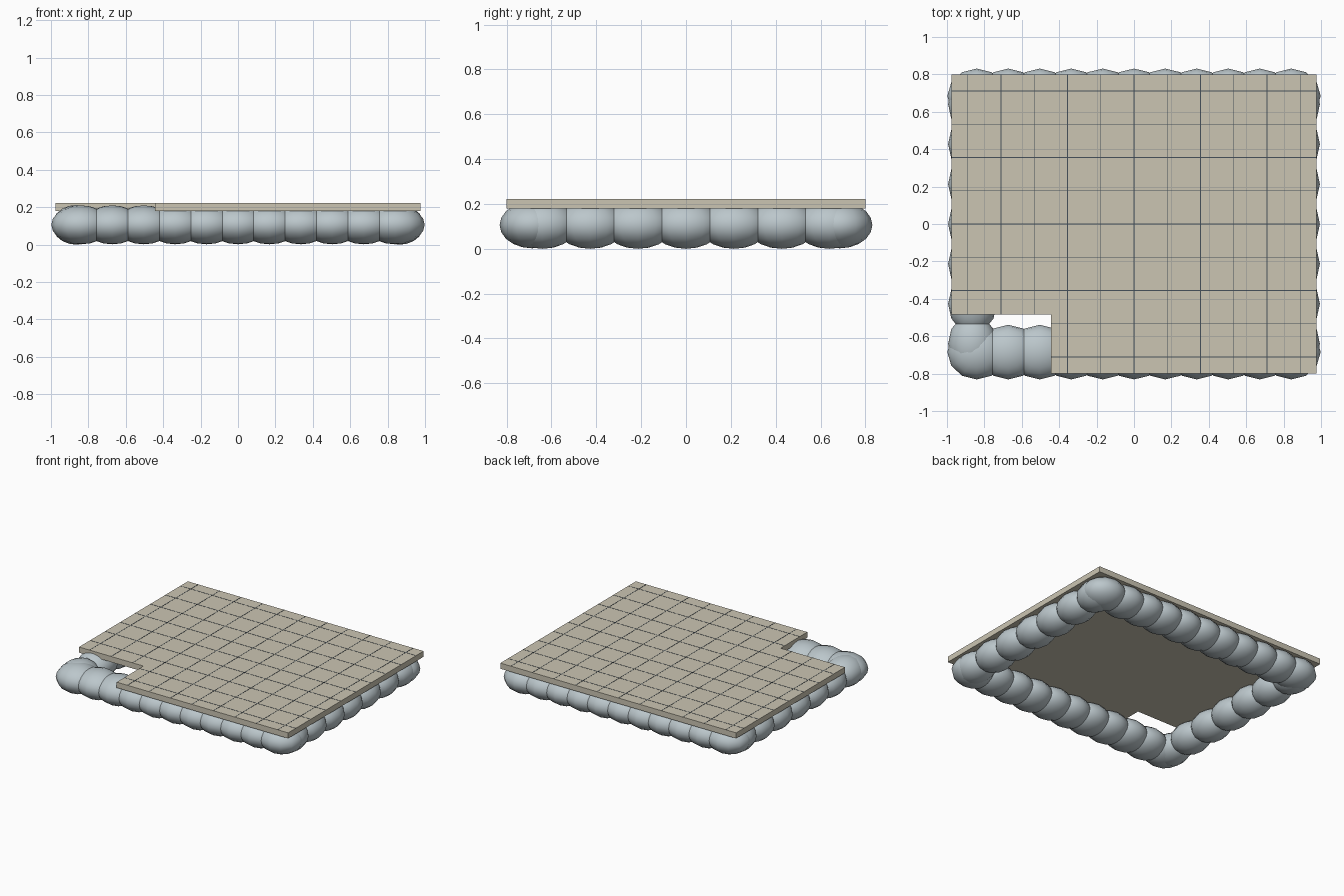
import bpy

cube = bpy.data.objects.get("Cube")
if cube:
    bpy.data.objects.remove(cube, do_unlink=True)


def material(name, rgb):
    mat = bpy.data.materials.new(name)
    mat.use_nodes = True
    mat.diffuse_color = (*rgb, 1)
    mat.node_tree.nodes["Principled BSDF"].inputs["Base Color"].default_value = (*rgb, 1)
    return mat


stone = material("sandy stone", (0.60, 0.56, 0.45))
joint = material("dark slate joint", (0.06, 0.08, 0.10))
rubber = material("pale blue grey", (0.50, 0.57, 0.60))


def box(name, low, high, mat):
    bpy.ops.mesh.primitive_cube_add(size=1, location=[(a + b) / 2 for a, b in zip(low, high)])
    obj = bpy.context.object
    obj.name = name
    obj.scale = [b - a for a, b in zip(low, high)]
    obj.data.materials.append(mat)
    return obj


def ball(name, location, radii):
    bpy.ops.mesh.primitive_uv_sphere_add(segments=12, ring_count=10, radius=1, location=location)
    obj = bpy.context.object
    obj.name = name
    obj.scale = radii
    obj.data.materials.append(rubber)
    bpy.ops.object.shade_smooth()


# Deck in two slabs, leaving an open corner at the front right
EDGE_X, EDGE_Y, BOTTOM, TOP = 0.975, 0.80, 0.18, 0.222
NOTCH_X, NOTCH_Y = -0.443, -0.485
STEP, HALF = 0.1777, 0.002
slabs = {
    "main_deck": (NOTCH_X, EDGE_X, -EDGE_Y, EDGE_Y),
    "side_deck": (-EDGE_X, NOTCH_X, NOTCH_Y, EDGE_Y),
}
for name, (x0, x1, y0, y1) in slabs.items():
    box(name, (x0, y0, BOTTOM), (x1, y1, TOP), stone)
    # Thin tile joints on the deck surface
    for i in range(-5, 6):
        p = i * STEP
        if x0 < p < x1:
            box(name + "_long_joint", (p - HALF, y0, TOP - HALF), (p + HALF, y1, TOP + HALF / 2), joint)
        if y0 < p < y1:
            box(name + "_cross_joint", (x0, p - HALF, TOP - HALF), (x1, p + HALF, TOP + HALF / 2), joint)

# Ring of overlapping floats under the deck
for side in (-1, 1):
    end = "front" if side < 0 else "back"
    for i in range(-5, 6):
        ball(end + "_float", (i * 0.168, side * 0.685, 0.106), (0.158, 0.146, 0.104))
    flank = "right" if side < 0 else "left"
    for i in range(-3, 4):
        ball(flank + "_float", (side * 0.864, i * 0.2135, 0.106), (0.13, 0.158, 0.106))
